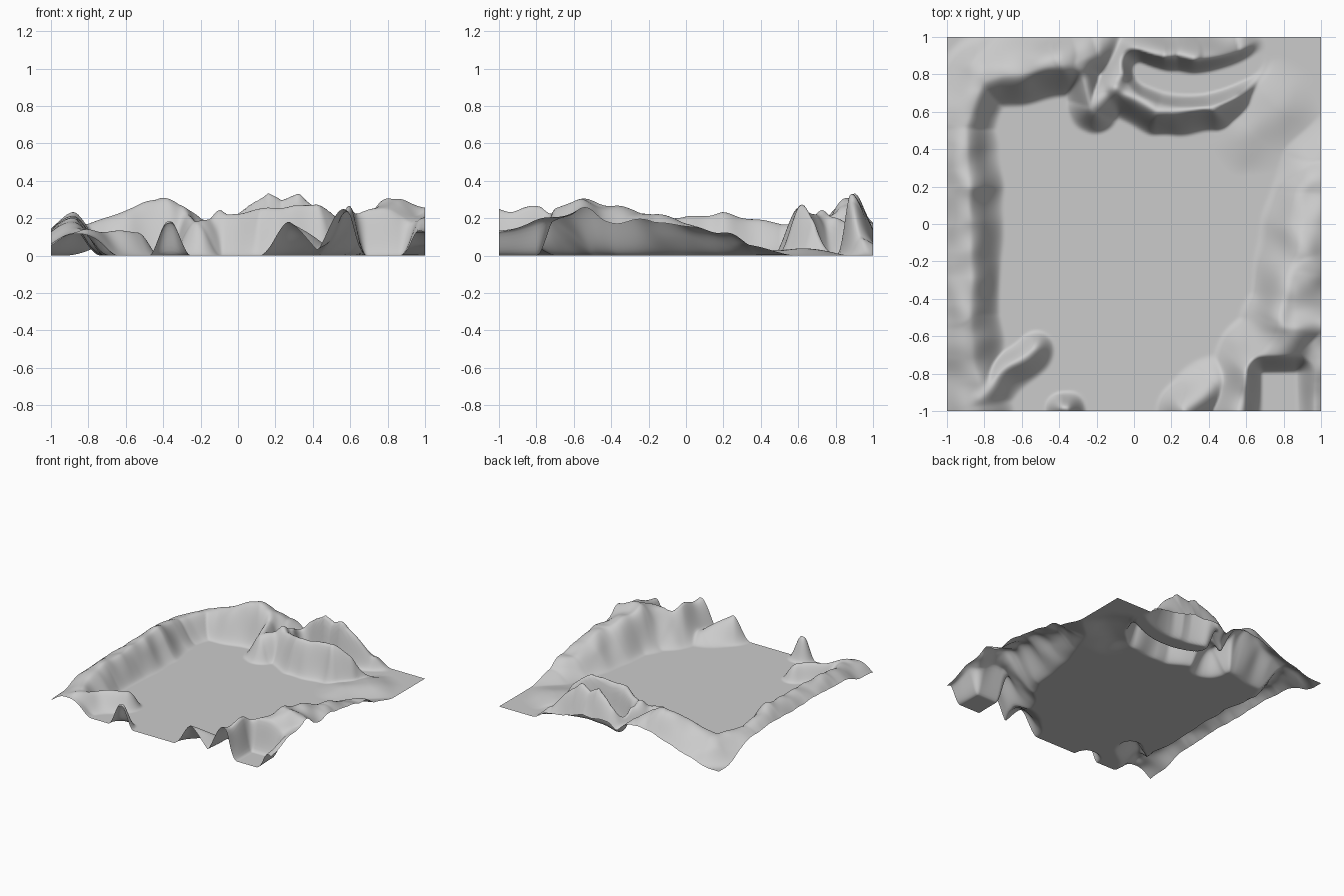
import bpy, bmesh, math
from mathutils import Vector, noise

if "Cube" in bpy.data.objects:
    bpy.data.objects.remove(bpy.data.objects["Cube"])

N = 190  # grid cells per side

# Ridges: crest points (x, y, height), then falloff to left and right of travel
RIDGES = [
    # left ridge bending into the back left ridge
    ([(-.82, -.97, .12), (-.89, -.5, .19), (-.87, .18, .22), (-.91, .52, .16),
      (-.8, .77, .17), (-.38, .84, .31), (-.2, .92, .19)], .33, .17),
    # spur
    ([(-.3, .82, .22), (-.23, .63, .18), (-.08, .73, .2)], .15, .13),
    # canyon front wall
    ([(-.08, .71, .21), (.12, .61, .25), (.42, .61, .27), (.52, .7, .24), (.59, .84, .12)], .15, .13),
    # canyon back wall
    ([(-.08, .75, .2), (0, .93, .23), (.17, .91, .32), (.25, .92, .28), (.33, .9, .33), (.55, .93, .1)], .17, .12),
    # right ridge
    ([(.62, -.78, .23), (.8, -.55, .28), (.86, -.25, .24), (.94, .16, .13), (.99, .32, .06)], .22, .45),
    # walls around the front pit
    ([(.8, -.55, .27), (1, -.56, .24), (.97, -1, .13)], .27, .2),
    ([(.58, -1, .25), (.62, -.78, .23)], .18, .14),
    # front mounds and spur
    ([(.28, -1, .18), (.42, -.86, .07)], .17, .15),
    ([(-.38, -1, .17), (-.36, -1, .17)], .11, .11),
    ([(-.82, -.92, .12), (-.55, -.68, .13)], .1, .12),
    # low rough ground behind the right ridge
    ([(.62, .5, .03), (.75, .64, .04)], .25, .25),
]


def smooth(t):
    t = max(0.0, min(1.0, t))
    return t * t * (3 - 2 * t)


def nearest(x, y, a, b):
    dx, dy = b[0] - a[0], b[1] - a[1]
    t = ((x - a[0]) * dx + (y - a[1]) * dy) / (dx * dx + dy * dy)
    t = max(0.0, min(1.0, t))
    d = math.hypot(x - a[0] - t * dx, y - a[1] - t * dy)
    return t, d, dx * (y - a[1]) - dy * (x - a[0])


def ridge_height(x, y, pts, left, right):
    best = 0.0
    for a, b in zip(pts, pts[1:]):
        t, d, side = nearest(x, y, a, b)
        # blend the two widths near the crest line and its end caps
        s = side / (math.hypot(b[0] - a[0], b[1] - a[1]) * max(d, .001))
        w = right + (left - right) * smooth(.5 + .5 * s)
        best = max(best, (a[2] + t * (b[2] - a[2])) * smooth(1 - d / w))
    return best


def height(x, y):
    # wander the ridge outlines a little
    u = x + .03 * noise.noise(Vector((x * 5, y * 5, 1.7)))
    v = y + .03 * noise.noise(Vector((x * 5, y * 5, 6.3)))
    # soft maximum blends neighbouring ridges
    h = sum(ridge_height(u, v, *r) ** 5 for r in RIDGES) ** 0.2
    h *= 1 + .12 * noise.noise(Vector((x * 7, y * 7, 3.1)))
    # curved canyon floor
    bend = .745 + .9 * (x - .3) ** 2
    h *= smooth((math.hypot(max(.05 - x, x - .64, 0), y - bend) - .05) / .08)
    # pit in the front right corner
    h *= smooth(math.hypot(max(.69 - x, x - .865, 0), max(y + .8, 0)) / .1)
    # low back left corner
    return h * smooth((1.93 - y + x) / .2)


# Terrain sheet
bm = bmesh.new()
bmesh.ops.create_grid(bm, x_segments=N, y_segments=N, size=1)
for vert in bm.verts:
    vert.co.z = height(vert.co.x, vert.co.y)
mesh = bpy.data.meshes.new("terrain")
bm.to_mesh(mesh)
bm.free()
for p in mesh.polygons:
    p.use_smooth = True
terrain = bpy.data.objects.new("terrain", mesh)
bpy.context.collection.objects.link(terrain)
